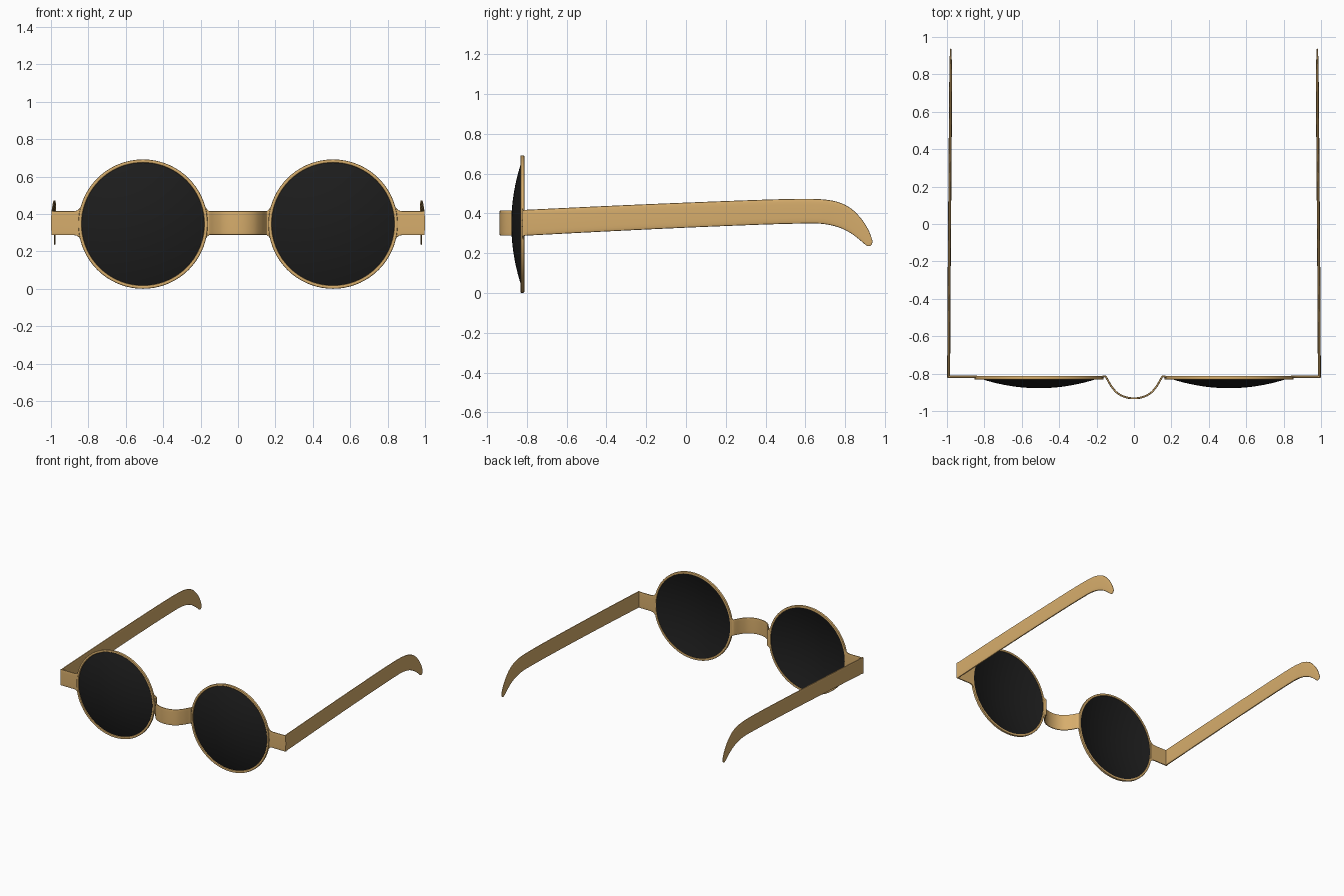
import bpy, bmesh, math
from mathutils import Vector

if "Cube" in bpy.data.objects:
    bpy.data.objects.remove(bpy.data.objects["Cube"])

CX, CZ, RIM_Y = 0.508, 0.346, -0.822


def material(name, rgb):
    m = bpy.data.materials.new(name)
    m.diffuse_color = (*rgb, 1)
    m.use_nodes = True
    m.node_tree.nodes["Principled BSDF"].inputs["Base Color"].default_value = m.diffuse_color
    return m


WOOD = material("tan_wood", (0.68, 0.42, 0.15))
DARK = material("dark_glass", (0.012, 0.012, 0.012))


def finish(name, bm, mat, mirror=True):
    bmesh.ops.recalc_face_normals(bm, faces=bm.faces)
    me = bpy.data.meshes.new(name)
    bm.to_mesh(me)
    bm.free()
    ob = bpy.data.objects.new(name, me)
    bpy.context.collection.objects.link(ob)
    me.materials.append(mat)
    bpy.ops.object.select_all(action='DESELECT')
    ob.select_set(True)
    bpy.context.view_layer.objects.active = ob
    bpy.ops.object.shade_smooth_by_angle(angle=math.radians(40))
    if mirror:
        ob.modifiers.new("Mirror", 'MIRROR').use_mirror_merge = False
    return ob


def smooth_rows(rows, n=5):
    """Catmull-Rom interpolation through rows of numbers."""
    rows = [Vector(r) for r in rows]
    p = [rows[0] * 2 - rows[1]] + rows + [rows[-1] * 2 - rows[-2]]
    out = []
    for a, b, c, d in zip(p, p[1:], p[2:], p[3:]):
        for i in range(n):
            t = i / n
            out.append(b + (c - a) * (t / 2) + (2 * a - 5 * b + 4 * c - d) * (t * t / 2)
                       + (3 * b - a - 3 * c + d) * (t ** 3 / 2))
    return out + [rows[-1]]


def strip(name, sections, power, mirror=True):
    """Loft rounded flat sections, each (top point, bottom point, half-thickness vector)."""
    bm, rings = bmesh.new(), []
    for top, bot, half in sections:
        ring = []
        for k in range(20):
            a = 2 * math.pi * k / 20
            c, s = math.cos(a), math.sin(a)
            w = math.copysign(abs(s) ** power, s) if abs(s) > 1e-6 else 0
            u = math.copysign(abs(c) ** power, c) if abs(c) > 1e-6 else 0
            ring.append(bm.verts.new((top + bot) / 2 + (top - bot) / 2 * u + half * w))
        rings.append(ring)
    for r, q in zip(rings, rings[1:]):
        for k in range(20):
            j = (k + 1) % 20
            bm.faces.new((r[k], r[j], q[j], q[k]))
    bm.faces.new(rings[0])
    bm.faces.new(rings[-1])
    return finish(name, bm, WOOD, mirror)


def lathe(name, profile, mat, closed, steps=72):
    """Spin an (r, y) profile about the lens axis."""
    bm = bmesh.new()
    vs = [bm.verts.new((CX + r, y, CZ)) for r, y in profile]
    es = [bm.edges.new(e) for e in zip(vs, vs[1:])]
    if closed:
        es.append(bm.edges.new((vs[-1], vs[0])))
    bmesh.ops.spin(bm, geom=vs + es, cent=(CX, 0, CZ), axis=(0, 1, 0),
                   angle=2 * math.pi, steps=steps)
    bmesh.ops.remove_doubles(bm, verts=bm.verts, dist=1e-4)
    return finish(name, bm, mat)


# Round rims with softened edges
rim = [(0.337 + 0.009 * math.copysign(abs(math.cos(a)) ** 0.6, math.cos(a)),
        RIM_Y + 0.010 * math.copysign(abs(math.sin(a)) ** 0.6, math.sin(a)))
       for a in [2 * math.pi * (k + 0.5) / 12 for k in range(12)]]
lathe("rim", rim, WOOD, True)

# Domed thin lenses
R, SAG = 0.334, 0.058
front = [(R * k / 12, -0.820 - SAG * (1 - (k / 12) ** 2)) for k in range(13)]
back = [(r, y + 0.005) for r, y in reversed(front)]
lathe("lens", front + back, DARK, False)

# Nose bridge: x, y, top z, bottom z
half = [(0.176, -0.820, 0.440, 0.262), (0.165, -0.815, 0.424, 0.278),
        (0.154, -0.815, 0.416, 0.287), (0.145, -0.826, 0.415, 0.288),
        (0.122, -0.866, 0.415, 0.288), (0.090, -0.903, 0.415, 0.288),
        (0.048, -0.925, 0.415, 0.288), (0, -0.932, 0.415, 0.288)]
rows = smooth_rows(half + [(-x, y, a, b) for x, y, a, b in reversed(half[:-1])])
sections = []
for i, (x, y, a, b) in enumerate(rows):
    d = rows[min(i + 1, len(rows) - 1)] - rows[max(i - 1, 0)]
    side = Vector((-d[1], d[0], 0)).normalized() * 0.005
    sections.append((Vector((x, y, a)), Vector((x, y, b)), side))
strip("nose_bridge", sections, 0.35, mirror=False)

# End pieces flaring into the rims
rows = [(0.840, 0.440, 0.262), (0.851, 0.426, 0.276), (0.862, 0.418, 0.284),
        (0.878, 0.415, 0.287), (0.94, 0.415, 0.287), (0.998, 0.415, 0.287)]
strip("end_piece", [(Vector((x, -0.817, a)), Vector((x, -0.817, b)), Vector((0, 0.006, 0)))
                    for x, a, b in rows], 0.35)

# Temples with hooked ear ends: top y, z, bottom y, z, x, half thickness
rows = [(-0.822, 0.417, -0.822, 0.287, 0.991, 0.008),
        (-0.4, 0.437, -0.4, 0.309, 0.989, 0.008),
        (0.0, 0.454, 0.0, 0.328, 0.986, 0.008),
        (0.4, 0.469, 0.4, 0.344, 0.983, 0.008),
        (0.6, 0.473, 0.6, 0.349, 0.981, 0.008),
        (0.70, 0.469, 0.66, 0.349, 0.981, 0.008),
        (0.77, 0.455, 0.72, 0.342, 0.980, 0.008),
        (0.83, 0.424, 0.78, 0.325, 0.980, 0.007),
        (0.88, 0.374, 0.83, 0.299, 0.980, 0.006),
        (0.915, 0.320, 0.875, 0.265, 0.980, 0.005),
        (0.935, 0.270, 0.903, 0.241, 0.980, 0.004),
        (0.936, 0.250, 0.916, 0.235, 0.980, 0.003),
        (0.931, 0.240, 0.924, 0.236, 0.980, 0.001)]
strip("temple", [(Vector((x, ty, tz)), Vector((x, by, bz)), Vector((h, 0, 0)))
                 for ty, tz, by, bz, x, h in smooth_rows(rows, 4)], 0.55)
